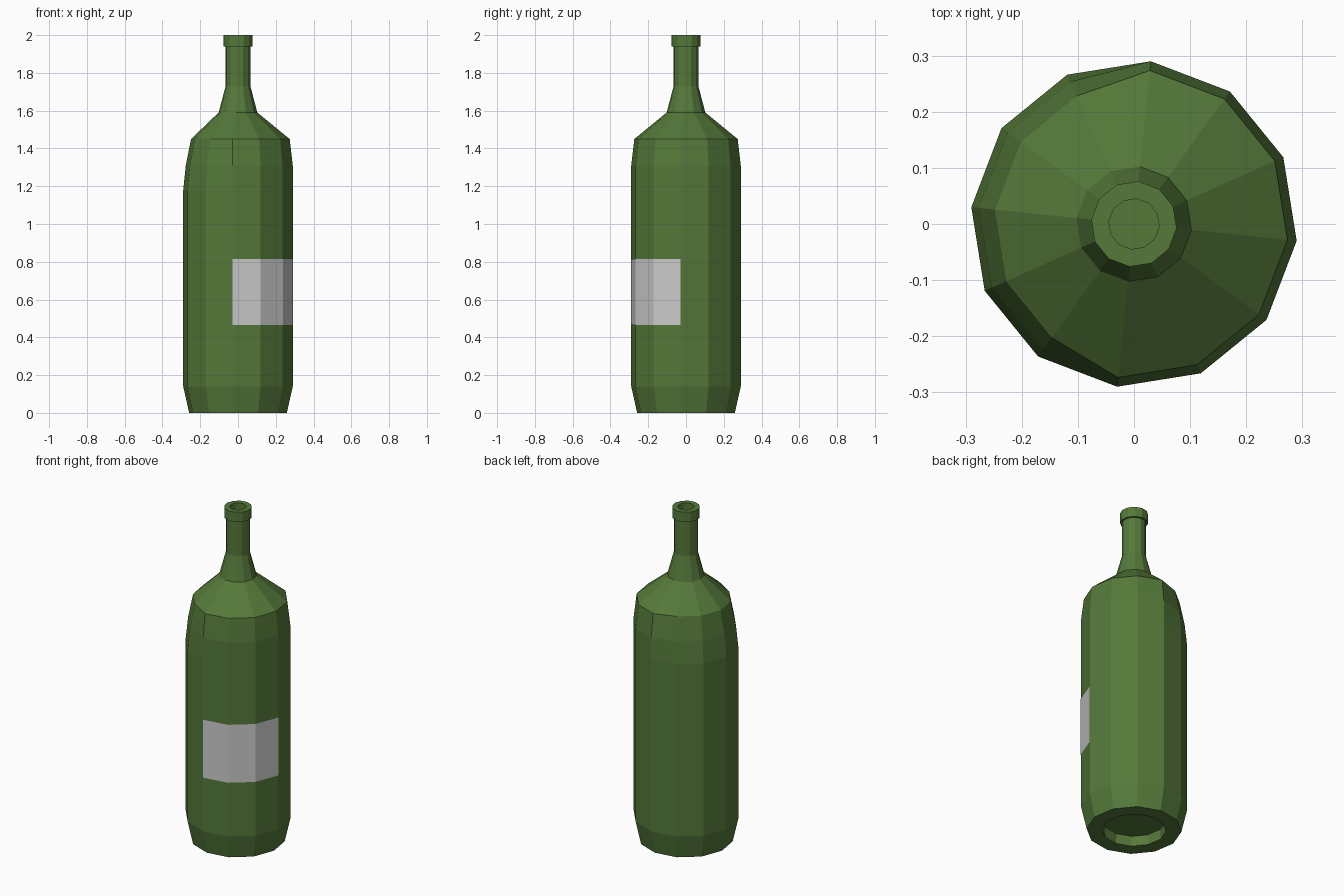
import bpy, bmesh
from math import sin, cos, radians

if "Cube" in bpy.data.objects:
    bpy.data.objects.remove(bpy.data.objects["Cube"])

SIDES = 12
START = 84.1          # angle of the first corner, in degrees
LEFT = range(1, 6)    # corners on the slightly dented left side


def corner(k, r, z):
    a = radians(START + k * 360 / SIDES)
    return (r * cos(a), r * sin(a), z)


def finish(name, bm, material=None):
    bmesh.ops.recalc_face_normals(bm, faces=bm.faces)
    mesh = bpy.data.meshes.new(name)
    bm.to_mesh(mesh)
    bm.free()
    obj = bpy.data.objects.new(name, mesh)
    bpy.context.collection.objects.link(obj)
    if material:
        mesh.materials.append(material)
    return obj


glass = bpy.data.materials.new("green_glass")
glass.diffuse_color = (0.09, 0.19, 0.042, 1)
glass.use_nodes = True
glass.node_tree.nodes["Principled BSDF"].inputs["Base Color"].default_value = glass.diffuse_color

# Bottle: profile rings as (radius, radius on left side, z, z on left side)
profile = [
    (0.172, 0.172, 0.06, 0.06),     # recess in the base
    (0.175, 0.175, 0.00, 0.00),
    (0.26, 0.26, 0.00, 0.00),
    (0.2915, 0.2915, 0.14, 0.14),
    (0.2915, 0.2915, 1.18, 1.18),
    (0.2915, 0.278, 1.31, 1.31),    # shoulder
    (0.275, 0.25, 1.45, 1.45),
    (0.103, 0.103, 1.59, 1.59),     # neck
    (0.066, 0.066, 1.73, 1.73),
    (0.066, 0.066, 1.94, 1.94),
    (0.0765, 0.0765, 1.94, 1.94),   # lip
    (0.0765, 0.0765, 2.00, 2.00),
    (0.045, 0.045, 2.00, 2.00),
    (0.045, 0.045, 1.95, 1.95),     # mouth
]
bm = bmesh.new()
rings = [[bm.verts.new(corner(k, rl if k in LEFT else r, zl if k in LEFT else z))
          for k in range(SIDES)] for r, rl, z, zl in profile]
for lower, upper in zip(rings, rings[1:]):
    for k in range(SIDES):
        n = (k + 1) % SIDES
        bm.faces.new((lower[k], lower[n], upper[n], upper[k]))
bm.faces.new(rings[0])
bm.faces.new(rings[-1])
finish("bottle", bm, glass)

# Label: wraps three faces at the front right, just proud of the glass
bm = bmesh.new()
rows = [[bm.verts.new(corner(k, 0.293, z)) for k in range(6, 10)] for z in (0.465, 0.815)]
for i in range(3):
    bm.faces.new((rows[0][i], rows[0][i + 1], rows[1][i + 1], rows[1][i]))
label = finish("label", bm)
